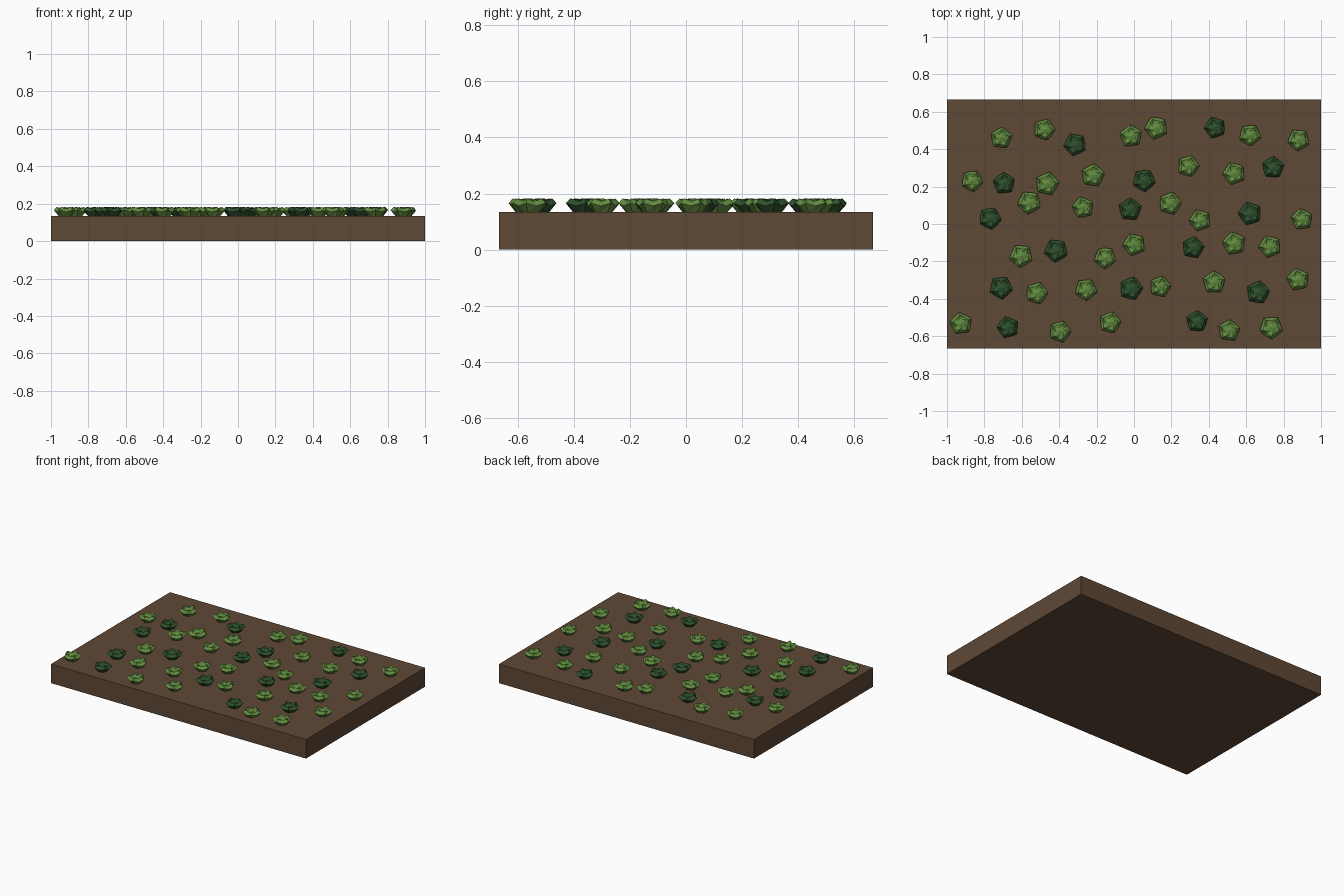
import bpy, bmesh, math, random

if "Cube" in bpy.data.objects:
    bpy.data.objects.remove(bpy.data.objects["Cube"])

random.seed(4)
SOIL_TOP = 0.135


def material(name, rgb):
    m = bpy.data.materials.new(name)
    m.diffuse_color = (*rgb, 1)
    m.use_nodes = True
    m.node_tree.nodes["Principled BSDF"].inputs["Base Color"].default_value = m.diffuse_color
    return m


def finish(bm, name, mat):
    bmesh.ops.recalc_face_normals(bm, faces=bm.faces[:])
    me = bpy.data.meshes.new(name)
    bm.to_mesh(me)
    bm.free()
    me.materials.append(mat)
    ob = bpy.data.objects.new(name, me)
    bpy.context.collection.objects.link(ob)
    return ob


# one leafy plant: narrow foot, five raised leaf tips with dips between, flat heart
def add_plant(bm, x, y):
    turn = random.uniform(0, math.tau)
    size = random.uniform(0.95, 1.05)

    def ring(radii, heights, shift=0.0):
        vs = []
        for i in range(10):
            a = turn + shift + i * math.tau / 10
            r = radii[i % 2] * size
            vs.append(bm.verts.new((x + r * math.cos(a), y + r * math.sin(a),
                                    SOIL_TOP + heights[i % 2])))
        return vs

    rings = [ring((0.036, 0.032), (0, 0)),
             ring((0.062, 0.052), (0.031, 0.021)),
             ring((0.046, 0.037), (0.047, 0.037)),
             ring((0.025, 0.022), (0.042, 0.041), 0.2)]
    for low, high in zip(rings, rings[1:]):
        for i in range(10):
            j = (i + 1) % 10
            bm.faces.new((low[i], low[j], high[j]))
            bm.faces.new((low[i], high[j], high[i]))
    bm.faces.new(rings[0][::-1])
    tip = bm.verts.new((x, y, SOIL_TOP + 0.048))
    for i in range(10):
        bm.faces.new((rings[-1][i], rings[-1][(i + 1) % 10], tip))


soil = material("soil brown", (0.114, 0.065, 0.037))
light = material("leaf green", (0.122, 0.262, 0.051))
dark = material("dark leaf green", (0.027, 0.082, 0.026))

# soil bed
bm = bmesh.new()
bmesh.ops.create_cube(bm, size=1)
for v in bm.verts:
    v.co = (v.co.x * 2, v.co.y * 1.333, (v.co.z + 0.5) * SOIL_TOP)
finish(bm, "soil_bed", soil)

# plant positions
light_spots = [
    (-.71, .46), (-.48, .505), (-.016, .47), (.118, .515), (.62, .475), (.88, .45),
    (-.866, .23), (-.465, .215), (-.22, .26), (.29, .31), (.535, .27),
    (-.56, .115), (-.273, .088), (.193, .11), (.353, .02), (.898, .025),
    (-.604, -.17), (-.155, -.18), (0, -.11), (.535, -.104), (.727, -.12),
    (-.52, -.37), (-.257, -.35), (.14, -.335), (.428, -.312), (.877, -.297),
    (-.925, -.532), (-.396, -.575), (-.128, -.527), (.508, -.57), (.733, -.553)]
dark_spots = [
    (-.315, .425), (.433, .515), (-.695, .217), (.053, .233), (.743, .302),
    (-.77, .03), (-.021, .078), (.62, .056), (-.417, -.142), (.316, -.126),
    (-.711, -.34), (-.016, -.345), (.663, -.366), (-.674, -.553), (.337, -.521)]

for name, mat, spots in (("light_plants", light, light_spots),
                         ("dark_plants", dark, dark_spots)):
    bm = bmesh.new()
    for x, y in spots:
        add_plant(bm, x, y)
    finish(bm, name, mat)
